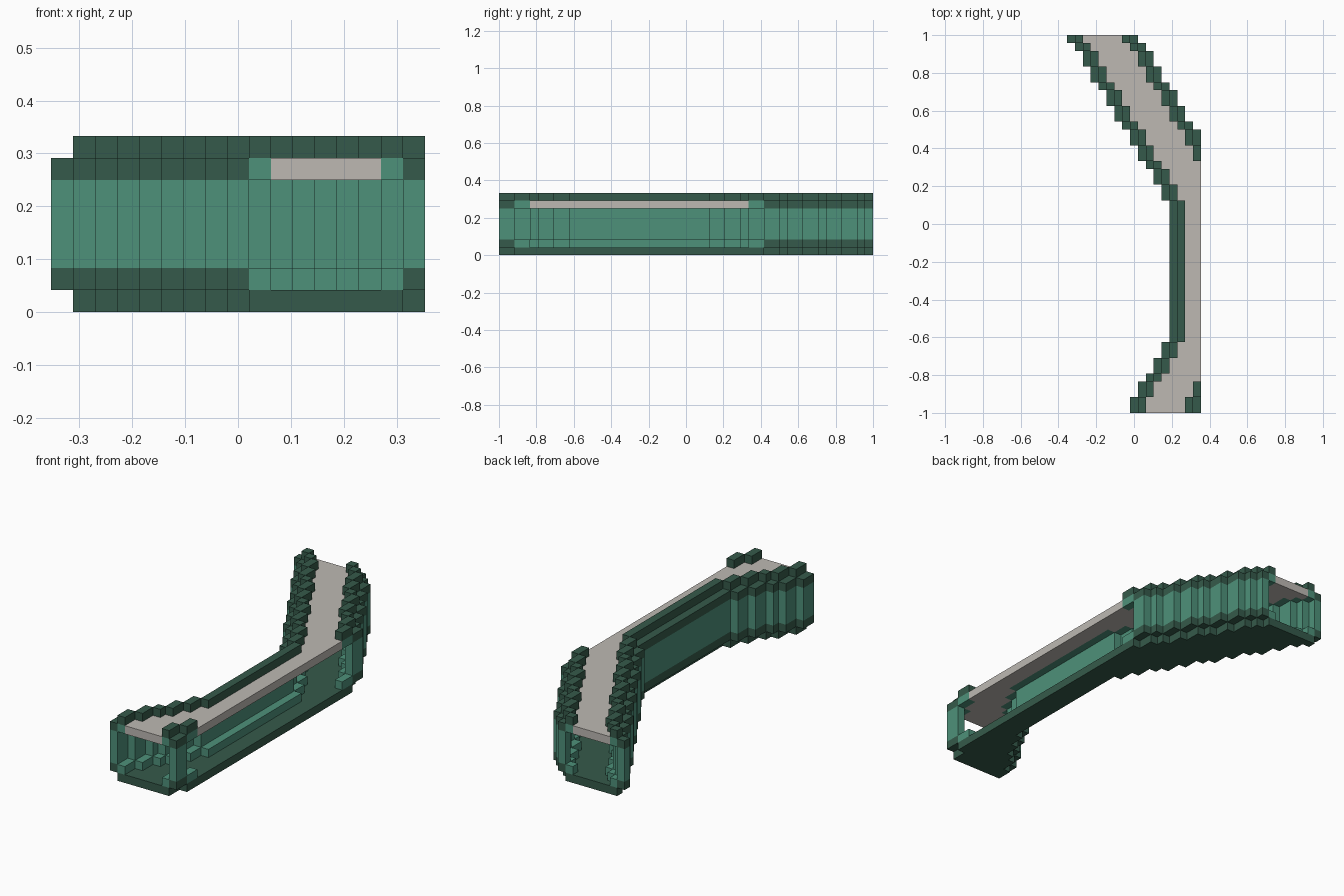
import bpy
import bmesh
from mathutils import Matrix, Vector

cube = bpy.data.objects.get("Cube")
if cube:
    bpy.data.objects.remove(cube, do_unlink=True)

# Grid of blocks: size, cell counts across and along
U = 1 / 24
NX, NY = 17, 48

# Channel plan: (rows in the run, column of the left outer wall), front to back
RUNS = [(2, 8), (2, 9), (1, 10), (2, 11), (2, 12), (18, 13), (2, 12), (2, 11),
        (1, 10), (2, 9), (2, 8), (1, 7), (2, 6), (2, 5), (1, 4), (2, 3),
        (2, 2), (1, 1), (1, 0)]


def material(name, color):
    mat = bpy.data.materials.new(name)
    mat.use_nodes = True
    mat.diffuse_color = (*color, 1)
    mat.node_tree.nodes["Principled BSDF"].inputs["Base Color"].default_value = (*color, 1)
    return mat


DARK = material("dark green", (0.036, 0.102, 0.069))
LIGHT = material("light green", (0.076, 0.283, 0.195))
GRAY = material("warm gray", (0.51, 0.485, 0.45))


def add_box(bm, low, high):
    low, high = Vector(low) * U, Vector(high) * U
    place = Matrix.Translation((low + high) / 2) @ Matrix.Diagonal((*(high - low), 1))
    bmesh.ops.create_cube(bm, size=1, matrix=place)


def channel_part(name, mat, columns, layers):
    """Sweep one strip of the cross-section along the stepped plan."""
    bm = bmesh.new()
    row = 0
    for count, left in RUNS:
        x0, x1 = left + columns[0], min(left + columns[1], NX)
        if x0 < x1:
            add_box(bm, (x0 - NX / 2, row - NY / 2, layers[0]),
                    (x1 - NX / 2, row + count - NY / 2, layers[1]))
        row += count
    mesh = bpy.data.meshes.new(name)
    bm.to_mesh(mesh)
    bm.free()
    mesh.materials.append(mat)
    obj = bpy.data.objects.new(name, mesh)
    bpy.context.collection.objects.link(obj)


# Floor and roof
channel_part("floor", DARK, (1, 8), (0, 1))
channel_part("roof", GRAY, (2, 7), (6, 7))

# Both walls: outer skin with dark bands, inner corner blocks, raised rim
for side, outer, inner in (("left", 0, 1), ("right", 8, 7)):
    skin, corner = (outer, outer + 1), (inner, inner + 1)
    channel_part(side + "_wall_lower_band", DARK, skin, (1, 2))
    channel_part(side + "_wall_panel", LIGHT, skin, (2, 6))
    channel_part(side + "_wall_upper_band", DARK, skin, (6, 7))
    channel_part(side + "_lower_ledge", LIGHT, corner, (1, 2))
    channel_part(side + "_upper_ledge", LIGHT, corner, (6, 7))
    channel_part(side + "_rim", DARK, corner, (7, 8))
